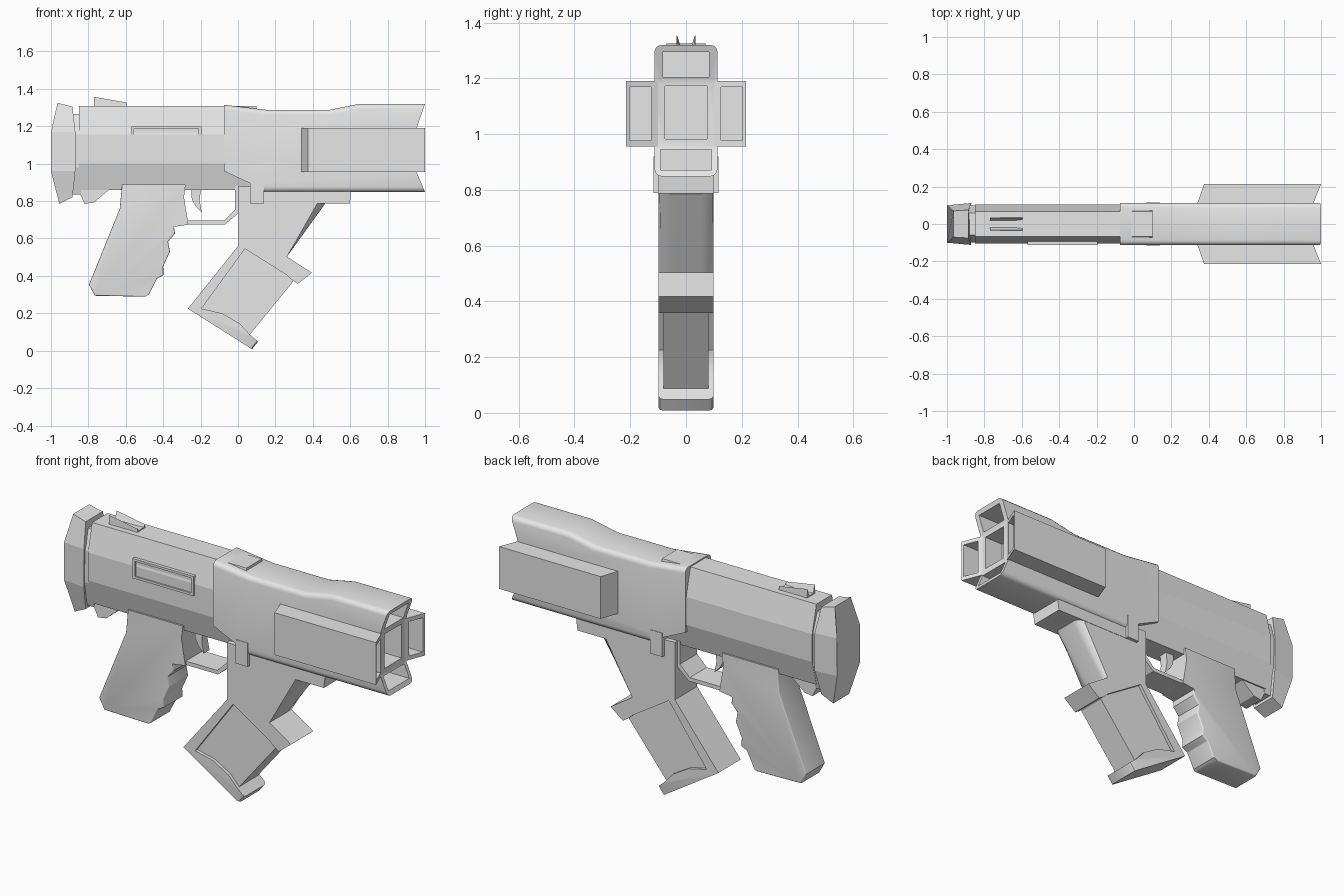
import bpy, bmesh
from math import radians

if "Cube" in bpy.data.objects:
    bpy.data.objects.remove(bpy.data.objects["Cube"], do_unlink=True)

GREY = (0.8, 0.8, 0.8, 1)
grey = bpy.data.materials.new("plain_grey")
grey.use_nodes = True
grey.diffuse_color = GREY
grey.node_tree.nodes["Principled BSDF"].inputs["Base Color"].default_value = GREY


def activate(ob):
    bpy.ops.object.select_all(action='DESELECT')
    ob.select_set(True)
    bpy.context.view_layer.objects.active = ob


def loft(name, rings, rule=None, bevel=0.0, segments=1, smooth=False):
    """Skin rings of points, cap both ends, then bevel the edges chosen by rule."""
    bm = bmesh.new()
    loops = [[bm.verts.new(p) for p in ring] for ring in rings]
    n = len(loops[0])
    for a, b in zip(loops, loops[1:]):
        for i in range(n):
            j = (i + 1) % n
            bm.faces.new((a[i], a[j], b[j], b[i]))
    bm.faces.new(loops[0])
    bm.faces.new(loops[-1])
    bmesh.ops.recalc_face_normals(bm, faces=bm.faces)
    if rule:
        chosen = [e for e in bm.edges if abs(e.verts[0].co.y - e.verts[1].co.y) < 0.001
                  and rule((e.verts[0].co + e.verts[1].co) / 2)]
        bmesh.ops.bevel(bm, geom=chosen, offset=bevel, segments=segments,
                        profile=0.5, affect='EDGES', clamp_overlap=True)
    mesh = bpy.data.meshes.new(name)
    bm.to_mesh(mesh)
    bm.free()
    mesh.materials.append(grey)
    ob = bpy.data.objects.new(name, mesh)
    bpy.context.collection.objects.link(ob)
    if smooth:
        activate(ob)
        bpy.ops.object.shade_smooth_by_angle(angle=radians(32))
    return ob


def plate(name, profile, w, **kw):
    """Side profile in x and z, extruded to a half width w each way."""
    return loft(name, [[(x, y, z) for x, z in profile] for y in (-w, w)], **kw)


def box(name, x, y, z):
    return loft(name, [[(x[0], y[0], h), (x[1], y[0], h), (x[1], y[1], h), (x[0], y[1], h)]
                       for h in z])


def pocket(ob, x, y, z):
    """Cut a rectangular recess."""
    cutter = box("pocket_cutter", x, y, z)
    cutter.hide_render = True
    mod = ob.modifiers.new("pocket", 'BOOLEAN')
    mod.operation, mod.solver, mod.object = 'DIFFERENCE', 'EXACT', cutter
    activate(ob)
    bpy.ops.object.modifier_apply(modifier=mod.name)
    bpy.data.objects.remove(cutter, do_unlink=True)


def octagon(xs, ys, zs):
    """Tall octagon: x at bottom, middle, top; half widths flat, full; four heights."""
    half = [(xs[0], ys[0], zs[0]), (xs[1], ys[1], zs[1]),
            (xs[1], ys[1], zs[2]), (xs[2], ys[0], zs[3])]
    return half + [(x, -y, z) for x, y, z in reversed(half)]


# Rear tube, collar and end cap
tube = (0.86, 1.0, 1.155, 1.308)
loft("rear_tube", [octagon((x,) * 3, (0.068, 0.105), tube) for x in (-0.85, 0.1)])
loft("rear_collar", [octagon((x,) * 3, (0.06, 0.098), (0.835, 0.98, 1.16, 1.265))
                     for x in (-0.9, -0.84)])
loft("end_cap", [octagon((-0.955, -1.0, -0.965), (0.07, 0.1), (0.785, 0.96, 1.17, 1.325)),
                 octagon((-0.885, -0.87, -0.885), (0.075, 0.112), (0.82, 0.96, 1.17, 1.305))])
plate("tube_foot", [(-0.85, 0.9), (-0.85, 0.85), (-0.82, 0.785), (-0.77, 0.793),
                    (-0.69, 0.86), (-0.69, 0.9)], 0.06)

# Rear sight: two leaning blades on a low base
for side, s in (("left", 1), ("right", -1)):
    loft("sight_blade_" + side, [[(x, s * 0.036, 1.3), (x, s * 0.033, top), (x, s * 0.014, 1.3)]
                                 for x, top in ((-0.77, 1.357), (-0.595, 1.327))])
box("sight_base", (-0.77, -0.595), (-0.03, 0.03), (1.29, 1.314))

# Side port with a shallow recess
port = box("side_port", (-0.57, -0.195), (-0.113, -0.06), (1.09, 1.2))
pocket(port, (-0.555, -0.21), (-0.2, -0.102), (1.103, 1.187))

# Front shroud with rounded top edges and a notched muzzle
shroud = plate("front_shroud",
               [(-0.075, 0.96), (-0.075, 1.315), (0.15, 1.288), (0.49, 1.288), (0.65, 1.32),
                (1.0, 1.32), (0.955, 1.19), (0.955, 0.955), (1.0, 0.848), (0.065, 0.848),
                (0.065, 0.895)], 0.113,
               rule=lambda m: m.z > 1.27 or m.z < 0.86, bevel=0.026, segments=3, smooth=True)
pocket(shroud, (0.86, 1.1), (-0.083, 0.083), (1.205, 1.295))
pocket(shroud, (0.84, 1.1), (-0.075, 0.075), (0.982, 1.172))
pocket(shroud, (0.86, 1.1), (-0.092, 0.092), (0.872, 0.945))
box("shroud_tab", (0.065, 0.14), (-0.116, 0.116), (0.788, 0.92))
plate("lower_rail", [(0.1, 0.87), (0.1, 0.787), (0.598, 0.787), (0.608, 0.87)], 0.1)

# Side housings, flared outward at the muzzle
for side, s in (("left", 1), ("right", -1)):
    plan = [(0.335, 0.1), (0.375, 0.215), (1.0, 0.215), (0.955, 0.1)]
    housing = loft("side_housing_" + side, [[(x, s * y, z) for x, y in plan]
                                            for z in (0.955, 1.19)])
    pocket(housing, (0.88, 1.1), sorted((s * 0.125, s * 0.203)), (0.977, 1.168))

# Magazine well with a rounded front, and its lip
plate("magazine_well", [(0.0, 0.88), (0.0, 0.56), (0.037, 0.545), (0.3, 0.38), (0.262, 0.503),
                        (0.465, 0.785), (0.465, 0.86)], 0.098,
      rule=lambda m: m.x > 0.3 and 0.5 < m.z < 0.75, bevel=0.05, segments=5, smooth=True)
plate("magazine_well_lip", [(0.2, 0.46), (0.262, 0.503), (0.395, 0.417), (0.32, 0.358),
                            (0.29, 0.377)], 0.098)

# Magazine core, and the thicker spine and foot around it
plate("magazine_core", [(0.037, 0.56), (0.295, 0.385), (0.295, 0.37), (0.05, 0.07),
                        (-0.22, 0.22), (-0.02, 0.53)], 0.08)
plate("magazine_spine", [(0.0, 0.56), (0.037, 0.545), (-0.195, 0.225), (-0.085, 0.2),
                         (0.01, 0.145), (0.06, 0.09), (0.107, 0.048), (0.075, 0.008),
                         (-0.268, 0.225)], 0.098,
      rule=lambda m: m.x > 0.085, bevel=0.018, segments=2, smooth=True)

# Pistol grip with finger grooves
plate("pistol_grip", [(-0.62, 0.89), (-0.632, 0.76), (-0.797, 0.353), (-0.765, 0.294),
                      (-0.497, 0.289), (-0.476, 0.3), (-0.433, 0.385), (-0.398, 0.405),
                      (-0.4, 0.45), (-0.364, 0.53), (-0.374, 0.583), (-0.337, 0.626),
                      (-0.342, 0.663), (-0.265, 0.674), (-0.289, 0.82), (-0.28, 0.89)], 0.085,
      rule=lambda m: (m.x < -0.6 and m.z < 0.87) or (m.x > -0.46 and 0.31 < m.z < 0.66),
      bevel=0.028, segments=3, smooth=True)

# Trigger guard and trigger
plate("trigger_guard", [(-0.28, 0.674), (-0.07, 0.674), (0.005, 0.738), (0.005, 0.88),
                        (-0.016, 0.88), (-0.016, 0.754), (-0.075, 0.695), (-0.28, 0.695)], 0.075)
plate("trigger", [(-0.25, 0.88), (-0.247, 0.81), (-0.225, 0.77), (-0.193, 0.738),
                  (-0.205, 0.8), (-0.198, 0.88)], 0.025)
